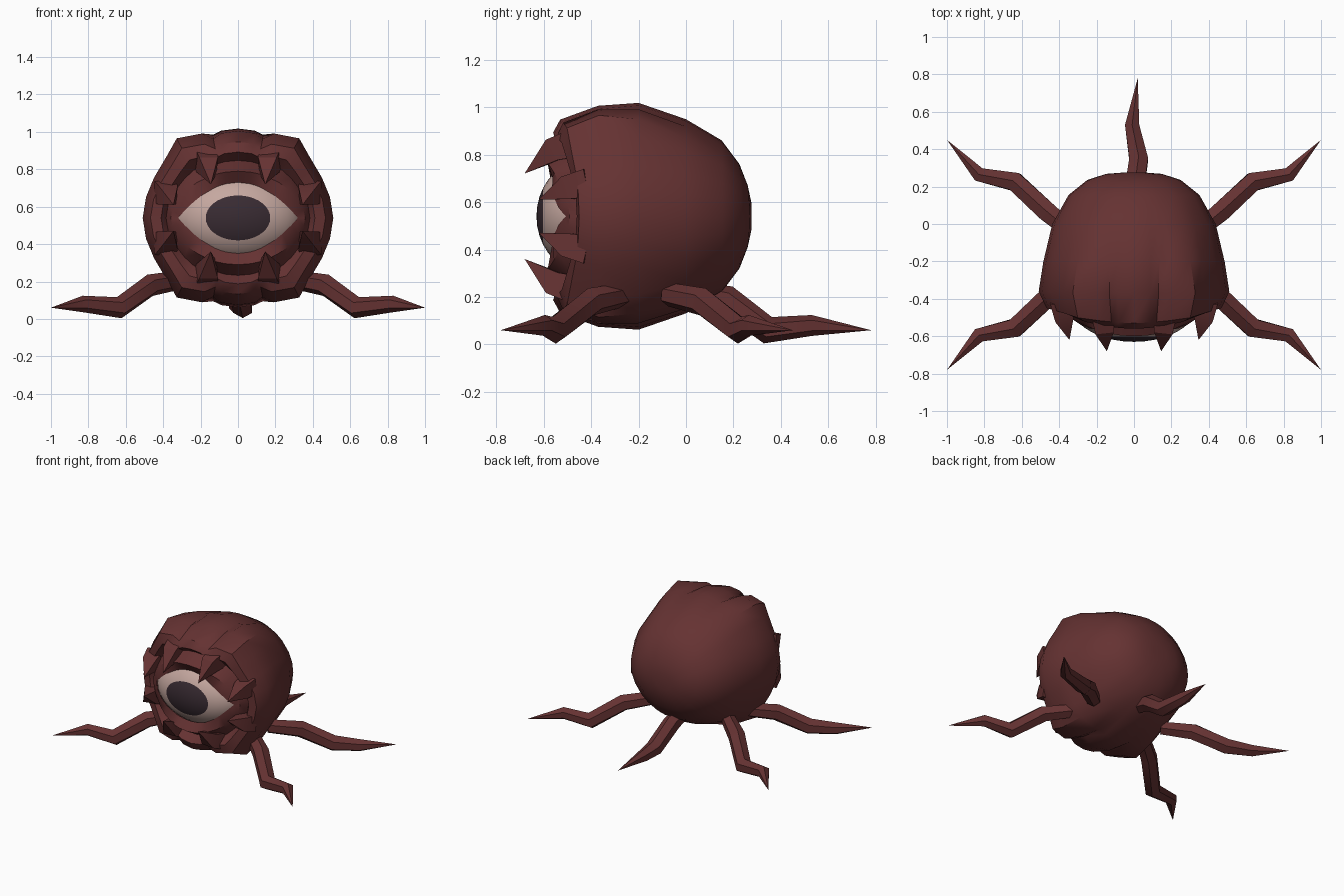
import bpy, bmesh
from math import sin, cos, pi, radians, sqrt, copysign
from mathutils import Vector

cube = bpy.data.objects.get("Cube")
if cube:
    bpy.data.objects.remove(cube, do_unlink=True)

MID = 0.54                                        # height of the body axis
EYE_Y, EYE_SIZE = -0.42, Vector((0.345, 0.21, 0.24))


def material(name, rgb):
    m = bpy.data.materials.new(name)
    m.diffuse_color = (*rgb, 1)
    m.use_nodes = True
    m.node_tree.nodes["Principled BSDF"].inputs["Base Color"].default_value = (*rgb, 1)
    return m


hide = material("dark red hide", (0.13, 0.032, 0.032))
white = material("pinkish eye white", (0.56, 0.39, 0.35))
iris = material("dark plum iris", (0.04, 0.024, 0.032))


def finish(name, bm, mats, angle):
    bmesh.ops.recalc_face_normals(bm, faces=bm.faces)
    mesh = bpy.data.meshes.new(name)
    bm.to_mesh(mesh)
    bm.free()
    obj = bpy.data.objects.new(name, mesh)
    bpy.context.collection.objects.link(obj)
    for m in mats:
        mesh.materials.append(m)
    bpy.ops.object.select_all(action='DESELECT')
    obj.select_set(True)
    bpy.context.view_layer.objects.active = obj
    bpy.ops.object.shade_smooth_by_angle(angle=radians(angle))
    return obj


def loft(name, rings, angle, cap_end=True):
    """Skin a row of equal point rings, closing the ends."""
    bm = bmesh.new()
    rows = [[bm.verts.new(p) for p in ring] for ring in rings]
    n = len(rows[0])
    for a, b in zip(rows, rows[1:]):
        for i in range(n):
            j = (i + 1) % n
            bm.faces.new((a[i], a[j], b[j], b[i]))
    bm.faces.new(rows[0])
    if cap_end:
        bm.faces.new(rows[-1])
    bmesh.ops.remove_doubles(bm, verts=bm.verts, dist=0.0005)
    return finish(name, bm, [hide], angle)


def tube(name, path, radii, sides, angle):
    """Tapered limb along a path."""
    pts = [Vector(p) for p in path]
    rings = []
    for i, (p, r) in enumerate(zip(pts, radii)):
        before, after = pts[max(i - 1, 0)], pts[min(i + 1, len(pts) - 1)]
        t = (after - before).normalized()
        u = t.cross(Vector((0, 0, 1))).normalized()
        v = u.cross(t)
        rings.append([p + r * (u * cos(a) + v * sin(a))
                      for a in ((k + 0.5) * 2 * pi / sides for k in range(sides))])
    return loft(name, rings, angle)


# Body: lumpy rings around the y axis, repeated in four quadrants
LUMPS = [(0, 1.04), (13, 1.03), (26, 1.02), (42, 1.04), (53, 1.11),
         (67, 1.02), (73, 0.92), (79, 0.96), (90, 0.97)]
around = LUMPS + [(180 - a, k) for a, k in LUMPS[-2::-1]]
around += [(a + 180, k) for a, k in around[1:-1]]


def eye_surface(x, z):
    inside = 1 - (x / EYE_SIZE.x) ** 2 - (z / EYE_SIZE.z) ** 2
    return EYE_Y - EYE_SIZE.y * sqrt(max(inside, 0))


def body_ring(y_side, y_top, rx, rz, lump=0, power=1):
    ring = []
    for deg, k in around:
        c, s = cos(radians(deg)), sin(radians(deg))
        w = 1 + lump * (k - 1)
        x, z = rx * c * w, rz * w * copysign(abs(s) ** power, s)
        y = y_side + (y_top - y_side) * s * s
        if power == 2:                            # lid edge lies on the eyeball
            y = eye_surface(x, z) - 0.006
        ring.append((x, y, MID + z))
    return ring


body = loft("body", [body_ring(*r) for r in (
    (0.275, 0.275, 0.06, 0.06),
    (0.268, 0.26, 0.15, 0.13),
    (0.235, 0.225, 0.25, 0.22),
    (0.155, 0.15, 0.35, 0.32),
    (0.0, 0.0, 0.435, 0.41, 0.1),
    (-0.2, -0.2, 0.475, 0.485, 0.5),
    (-0.36, -0.37, 0.49, 0.48, 1),
    (-0.45, -0.53, 0.45, 0.42, 1),                # outer lip
    (-0.46, -0.56, 0.40, 0.36, 0.7),
    (-0.42, -0.50, 0.38, 0.31, 0.3),              # groove
    (-0.49, -0.60, 0.36, 0.25, 0, 1.2),           # eyelid ridge
    (0, 0, 0.32, 0.19, 0, 2))], 40, cap_end=False)

# Eyeball, with its pole facing forward so the iris is a cap of faces
bm = bmesh.new()
bmesh.ops.create_uvsphere(bm, u_segments=36, v_segments=18, radius=1)
for v in bm.verts:
    v.co = Vector((v.co.x, -v.co.z, v.co.y))
for f in bm.faces:
    f.material_index = int(f.calc_center_median().y < -cos(radians(30)))
for v in bm.verts:
    v.co = v.co * EYE_SIZE + Vector((0, EYE_Y, MID))
finish("eyeball", bm, [white, iris], 60)

# Teeth: two pairs on each lip, mirrored across and up
for side, sx in (("left", 1), ("right", -1)):
    for row, sz in (("upper", 1), ("lower", -1)):
        for place, path in (
                ("inner", ((0.17, -0.46, 0.31), (0.16, -0.56, 0.28), (0.145, -0.68, 0.18))),
                ("outer", ((0.39, -0.41, 0.14), (0.375, -0.50, 0.12), (0.345, -0.62, 0.07)))):
            tube(f"{row}_{side}_{place}_tooth",
                 [(x * sx, y, MID + z * sz) for x, y, z in path],
                 (0.085, 0.07, 0.0), 4, 30)

# Legs: the back pair mirrors the front pair about y = -0.165
LEG = ((0.30, -0.26, 0.21), (0.47, -0.40, 0.18), (0.635, -0.555, 0.06),
       (0.83, -0.595, 0.08), (1.0, -0.78, 0.06))
THICK = (0.05, 0.06, 0.058, 0.044, 0.0)
for side, sx in (("left", 1), ("right", -1)):
    tube(f"front_{side}_leg", [(x * sx, y, z) for x, y, z in LEG], THICK, 6, 50)
    tube(f"back_{side}_leg", [(x * sx, -0.33 - y, z) for x, y, z in LEG], THICK, 6, 50)
tube("rear_leg", ((0, 0.03, 0.22), (0, 0.17, 0.19), (0.025, 0.345, 0.06),
                  (-0.01, 0.53, 0.08), (0.02, 0.78, 0.06)), THICK, 6, 50)
